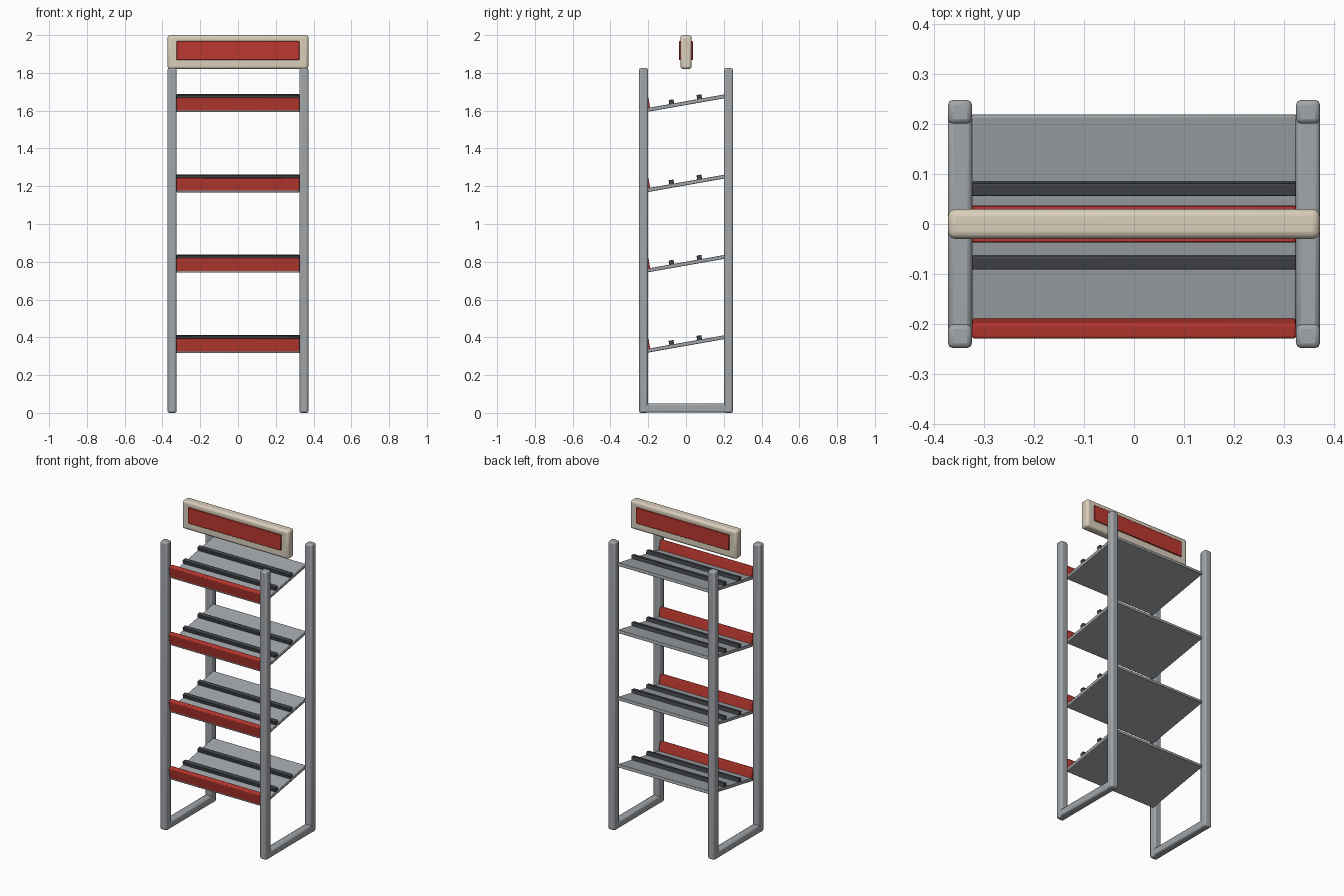
import bpy
import math
from mathutils import Matrix, Vector

cube = bpy.data.objects.get("Cube")
if cube:
    bpy.data.objects.remove(cube, do_unlink=True)


def make_material(name, rgb):
    mat = bpy.data.materials.new(name)
    mat.use_nodes = True
    colour = (*rgb, 1)
    mat.diffuse_color = colour
    mat.node_tree.nodes["Principled BSDF"].inputs["Base Color"].default_value = colour
    return mat


steel = make_material("grey steel", (0.36, 0.38, 0.40))
red = make_material("red", (0.50, 0.04, 0.03))
dark = make_material("dark rubber", (0.055, 0.06, 0.068))
cream = make_material("cream", (0.70, 0.62, 0.50))


def box(name, low, high, mat, bevel=0.0, segments=2, frame=None):
    """Bevelled box between two corners, optionally placed in a tilted frame."""
    low, high = Vector(low), Vector(high)
    bpy.ops.mesh.primitive_cube_add(size=1)
    obj = bpy.context.object
    obj.name = name
    obj.data.transform(Matrix.Translation((low + high) / 2)
                       @ Matrix.Diagonal((*(high - low), 1)))
    if frame:
        obj.matrix_world = frame
    obj.data.materials.append(mat)
    if bevel:
        mod = obj.modifiers.new("rounded edges", "BEVEL")
        mod.width = bevel
        mod.segments = segments
        bpy.ops.object.shade_smooth_by_angle(angle=math.radians(40))
    return obj


HALF_W, INNER_X = 0.373, 0.325      # outer and inner faces of the side frames
POST_OUT, POST_IN = 0.249, 0.201
POST_TOP = 1.825

# Side frames: two posts joined by a floor bar
for side, s in (("left", 1), ("right", -1)):
    x0, x1 = sorted((s * INNER_X, s * HALF_W))
    for end, e in (("front", -1), ("back", 1)):
        y0, y1 = sorted((e * POST_IN, e * POST_OUT))
        box(f"{end}_{side}_post", (x0, y0, 0), (x1, y1, POST_TOP), steel, 0.01)
    box(f"{side}_floor_bar", (x0, -0.22, 0.001), (x1, 0.22, 0.049), steel, 0.01)

# Tilted shelves, each with a front lip and two divider rails
for i in range(4):
    frame = (Matrix.Translation((0, 0, 0.365 + 0.425 * i))
             @ Matrix.Rotation(math.radians(10), 4, "X"))
    n = i + 1
    box(f"shelf_{n}", (-INNER_X, -0.222, -0.01), (INNER_X, 0.222, 0.01),
        steel, 0.003, 2, frame)
    box(f"shelf_lip_{n}", (-INNER_X, -0.2225, -0.004), (INNER_X, -0.191, 0.066),
        red, 0.005, 2, frame)
    for place, y in (("front", -0.075), ("back", 0.075)):
        box(f"{place}_rail_{n}", (-INNER_X, y - 0.013, 0.006),
            (INNER_X, y + 0.013, 0.032), dark, 0.003, 2, frame)

# Header sign with a raised panel on both faces
box("header_sign", (-HALF_W, -0.03, 1.82), (HALF_W, 0.03, 2.0), cream, 0.015, 3)
for place, s in (("front", -1), ("back", 1)):
    y0, y1 = sorted((s * 0.028, s * 0.037))
    box(f"{place}_sign_panel", (-INNER_X, y0, 1.868), (INNER_X, y1, 1.968), red, 0.002, 1)
